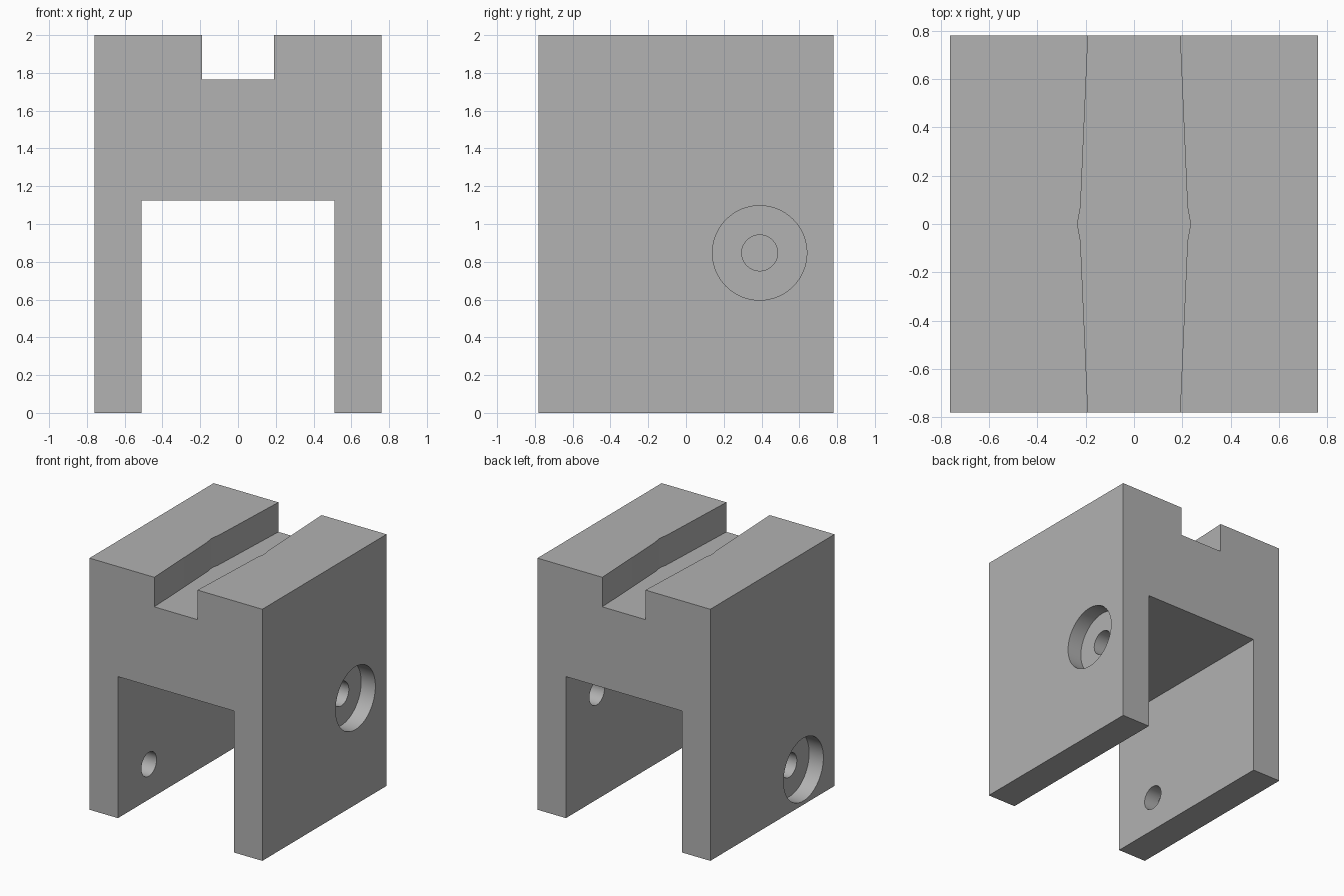
import bpy, bmesh, math
from mathutils import Matrix, Vector

cube = bpy.data.objects.get("Cube")
if cube:
    bpy.data.objects.remove(cube, do_unlink=True)

W, D, H = 0.76, 0.78, 2.0           # half width, half depth, height
LEG_IN, LEG_TOP = 0.51, 1.125       # inner leg face, underside of bridge
SLOT_Z = 1.765

metal = bpy.data.materials.new("plain grey")
metal.use_nodes = True
grey = (0.445, 0.445, 0.445, 1)
metal.diffuse_color = grey
metal.node_tree.nodes["Principled BSDF"].inputs["Base Color"].default_value = grey


def prism(name, outline, offset):
    """Closed solid: a flat outline swept along an offset."""
    bm = bmesh.new()
    face = bm.faces.new([bm.verts.new(p) for p in outline])
    ext = bmesh.ops.extrude_face_region(bm, geom=[face])
    moved = [g for g in ext["geom"] if isinstance(g, bmesh.types.BMVert)]
    bmesh.ops.translate(bm, verts=moved, vec=Vector(offset))
    bmesh.ops.recalc_face_normals(bm, faces=bm.faces)
    return finish(name, bm)


def finish(name, bm):
    mesh = bpy.data.meshes.new(name)
    bm.to_mesh(mesh)
    bm.free()
    mesh.materials.append(metal)
    ob = bpy.data.objects.new(name, mesh)
    bpy.context.collection.objects.link(ob)
    return ob


def bore(name, radius, x0, x1, y, z):
    """Cylinder along x between x0 and x1."""
    bm = bmesh.new()
    place = Matrix.Translation(((x0 + x1) / 2, y, z)) @ Matrix.Rotation(math.pi / 2, 4, "Y")
    bmesh.ops.create_cone(bm, cap_ends=True, segments=64, radius1=radius,
                          radius2=radius, depth=abs(x1 - x0), matrix=place)
    return finish(name, bm)


# Saddle block: an arch profile swept from front to back
half = [(LEG_IN, LEG_TOP), (LEG_IN, 0), (W, 0), (W, H)]
arch = half + [(-x, z) for x, z in reversed(half)]
block = prism("saddle_block", [(x, -D, z) for x, z in arch], (0, 2 * D, 0))

# Top slot, flaring gently towards its middle
flare = [(0.19, D), (0.221, 0.07), (0.231, 0.015)]
side = [(0.188, D + 0.05)] + flare
side += [(x, -y) for x, y in reversed(side)]
plan = side + [(-x, y) for x, y in reversed(side)]
cutters = [prism("slot_cutter", [(x, y, SLOT_Z) for x, y in plan], (0, 0, 0.5))]

# Counterbored screw holes, staggered on the two legs
for s, y, z in ((1, 0.39, 0.847), (-1, -0.39, 0.28)):
    cutters.append(bore("counterbore_cutter", 0.25, s * (W - 0.125), s * (W + 0.1), y, z))
    cutters.append(bore("hole_cutter", 0.095, s * (LEG_IN - 0.1), s * (W + 0.05), y, z))

for cutter in cutters:
    cutter.hide_render = True
    mod = block.modifiers.new(cutter.name, "BOOLEAN")
    mod.operation, mod.solver, mod.object = "DIFFERENCE", "EXACT", cutter

# Bake the cuts and discard the cutters
bpy.context.view_layer.update()
cut = bpy.data.meshes.new_from_object(block.evaluated_get(bpy.context.evaluated_depsgraph_get()))
block.modifiers.clear()
block.data = cut
for cutter in cutters:
    bpy.data.objects.remove(cutter, do_unlink=True)

# Smooth bores with crisp edges
bpy.ops.object.select_all(action="DESELECT")
block.select_set(True)
bpy.context.view_layer.objects.active = block
bpy.ops.object.shade_smooth_by_angle(angle=math.radians(15))
